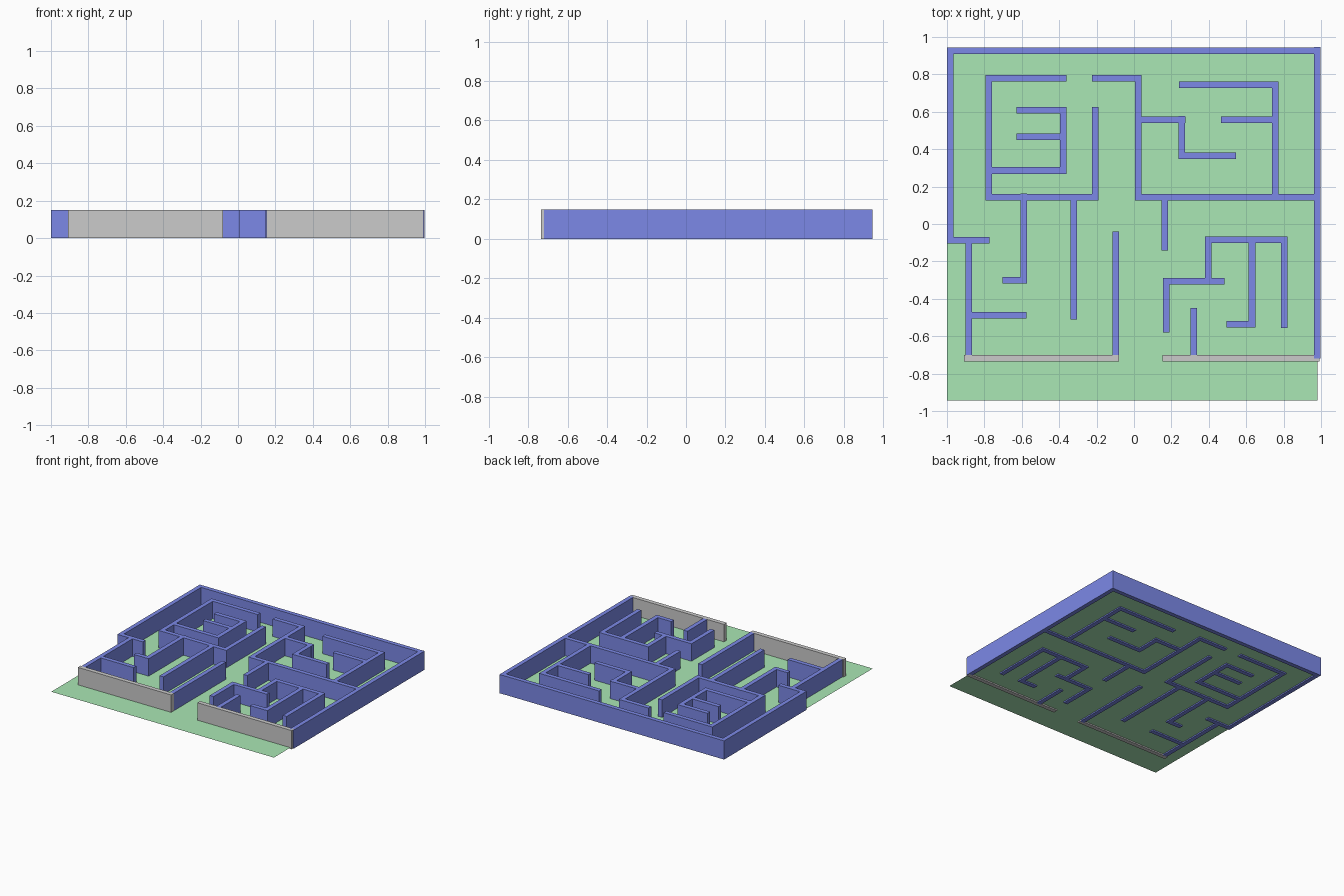
import bpy
from mathutils import Vector

if "Cube" in bpy.data.objects:
    bpy.data.objects.remove(bpy.data.objects["Cube"])

T, H = 0.035, 0.15      # wall thickness and height


def material(name, rgb):
    m = bpy.data.materials.new(name)
    m.diffuse_color = (*rgb, 1)
    m.use_nodes = True
    m.node_tree.nodes["Principled BSDF"].inputs["Base Color"].default_value = m.diffuse_color
    return m


BLUE = material("blue", (0.2, 0.25, 0.8))
GREEN = material("green", (0.4, 0.8, 0.46))


def add_mesh(name, verts, faces, mat=None):
    me = bpy.data.meshes.new(name)
    me.from_pydata(verts, [], faces)
    ob = bpy.data.objects.new(name, me)
    bpy.context.collection.objects.link(ob)
    if mat:
        me.materials.append(mat)
    return ob


def wall(name, *path, mat=BLUE):
    """Upright wall with mitred corners following a centreline."""
    p = [Vector(q) for q in path]
    dirs = [(b - a).normalized() for a, b in zip(p, p[1:])]
    verts = []
    for i, q in enumerate(p):
        n0, n1 = (Vector((-d.y, d.x)) for d in (dirs[max(i - 1, 0)], dirs[min(i, len(dirs) - 1)]))
        off = (n0 + n1) / (1 + n0.dot(n1)) * T / 2
        l, r = q + off, q - off
        verts += [(l.x, l.y, 0), (r.x, r.y, 0), (r.x, r.y, H), (l.x, l.y, H)]
    faces = [(0, 1, 2, 3)]
    for s in range(0, 4 * len(dirs), 4):
        for k in range(4):
            j = (k + 1) % 4
            faces.append((s + k, s + 4 + k, s + 4 + j, s + j))
    e = len(verts) - 4
    faces.append((e + 3, e + 2, e + 1, e))
    add_mesh(name, verts, faces, mat)


# Ground sheet, slightly above the wall feet
add_mesh("ground", [(-1, -.944, .01), (.98, -.944, .01), (.98, .93, .01), (-1, .93, .01)],
         [(0, 1, 2, 3)], GREEN)

# Outer walls
wall("outer_wall_back_left", (.965, .927), (-.983, .927), (-.983, -.086), (-.773, -.086))
wall("outer_wall_right", (.98, .946), (.98, -.72))
wall("outer_wall_front_left", (-.884, -.1), (-.884, -.7))

# Grey entrance walls
wall("entrance_wall_left", (-.91, -.717), (-.08, -.717), mat=None)
wall("entrance_wall_right", (.152, -.717), (.992, -.717), mat=None)

# Back left room
wall("left_room", (-.36, .78), (-.776, .78), (-.776, .142), (-.208, .142), (-.208, .626))
wall("left_room_hook", (-.628, .608), (-.379, .608), (-.379, .286), (-.765, .286))
wall("left_room_stub", (-.628, .467), (-.39, .467))

# Back right room
wall("right_room", (-.225, .78), (.022, .78), (.022, .142), (.97, .142))
wall("right_room_hook", (.24, .745), (.755, .745), (.755, .15))
wall("right_room_stub", (.465, .558), (.745, .558))
wall("right_room_step", (.03, .558), (.275, .558))
wall("right_room_bend", (.255, .577), (.255, .365), (.545, .365))

# Front left passages
wall("left_stub", (-.875, -.488), (-.575, -.488))
wall("left_hook", (-.59, .163), (-.59, -.3), (-.703, -.3))
wall("middle_divider", (-.322, .16), (-.322, -.51))
wall("entrance_divider", (-.098, -.04), (-.098, -.71))

# Front right passages
wall("right_hanging_stub", (.165, .135), (.165, -.142))
wall("right_arch", (.398, -.3), (.398, -.083), (.804, -.083), (.804, -.555))
wall("right_arch_hook", (.631, -.09), (.631, -.537), (.495, -.537))
wall("right_shelf", (.484, -.307), (.172, -.307), (.172, -.58))
wall("right_post_wall", (.32, -.45), (.32, -.71))
